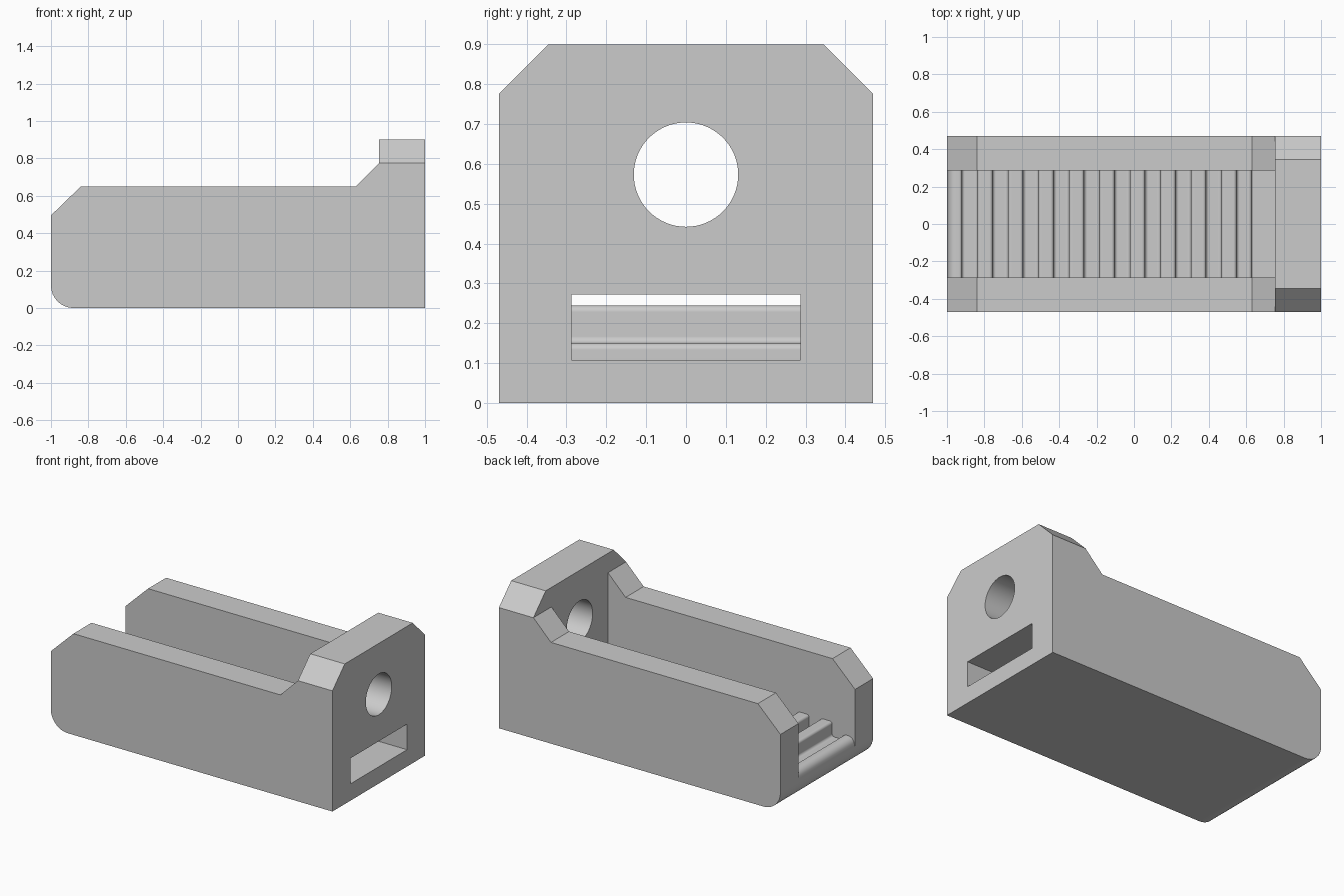
import bpy
import bmesh
import math
from mathutils import Vector

default = bpy.data.objects.get("Cube")
if default:
    bpy.data.objects.remove(default, do_unlink=True)

grey = bpy.data.materials.new("plain grey")
grey.use_nodes = True
grey.diffuse_color = (0.6, 0.6, 0.6, 1)
grey.node_tree.nodes["Principled BSDF"].inputs["Base Color"].default_value = grey.diffuse_color


def rounded(corners, steps=8):
    """Outline from (u, v, radius) corners, with an arc wherever the radius is set."""
    outline = []
    for i, (u, v, r) in enumerate(corners):
        p = Vector((u, v, 0))
        if not r:
            outline.append((u, v))
            continue
        a = (Vector((*corners[i - 1][:2], 0)) - p).normalized()
        b = (Vector((*corners[(i + 1) % len(corners)][:2], 0)) - p).normalized()
        half = a.angle(b) / 2
        centre = p + (a + b).normalized() * r / math.sin(half)
        reach = r / math.tan(half)
        start = (p + a * reach - centre).normalized()
        end = (p + b * reach - centre).normalized()
        for k in range(steps + 1):
            q = centre + start.slerp(end, k / steps) * r
            outline.append((q.x, q.y))
    return outline


def prism(name, outline, low, high, along):
    """Extrude an outline along x (outline in yz) or y (outline in xz)."""
    bm = bmesh.new()
    place = (lambda u, v: (low, u, v)) if along == "x" else (lambda u, v: (u, low, v))
    face = bm.faces.new([bm.verts.new(place(u, v)) for u, v in outline])
    grown = bmesh.ops.extrude_face_region(bm, geom=[face])["geom"]
    depth = high - low
    shift = (depth, 0, 0) if along == "x" else (0, depth, 0)
    bmesh.ops.translate(bm, vec=shift, verts=[g for g in grown if isinstance(g, bmesh.types.BMVert)])
    bmesh.ops.recalc_face_normals(bm, faces=bm.faces)
    mesh = bpy.data.meshes.new(name)
    bm.to_mesh(mesh)
    bm.free()
    mesh.materials.append(grey)
    obj = bpy.data.objects.new(name, mesh)
    bpy.context.collection.objects.link(obj)
    return obj


# Solid body from its side outline
body = prism("tray_body", rounded([
    (-1, 0, 0.12), (1, 0, 0), (1, 0.9, 0), (0.755, 0.9, 0), (0.755, 0.775, 0),
    (0.63, 0.65, 0), (-0.84, 0.65, 0), (-1, 0.495, 0)]), -0.47, 0.47, "y")

# Channel with a rounded lip, a row of teeth and the slot through the end wall
valley, crest, pitch, soft = 0.15, 0.245, 0.163, 0.017
channel = [(-1.2, 0.12, 0), (-1.001, 0.12, 0), (-0.985, 0.185, 0.045),
           (-0.92, 0.185, 0.015), (-0.92, valley, 0.015)]
for i in range(9):
    left = -0.837 + pitch * i
    right = left + pitch / 2
    channel += [(left, valley, soft), (left, crest, soft), (right, crest, soft), (right, valley, soft)]
channel += [(0.63, valley, soft), (0.63, 0.108, 0), (1.1, 0.108, 0), (1.1, 0.272, 0),
            (0.755, 0.272, 0), (0.755, 1.2, 0), (-1.2, 1.2, 0)]
cutters = [prism("channel_cutter", rounded(channel), -0.287, 0.287, "y")]

# Round hole in the end wall
circle = [(0.131 * math.cos(math.tau * k / 64), 0.573 + 0.131 * math.sin(math.tau * k / 64))
          for k in range(64)]
cutters.append(prism("hole_cutter", circle, 0.7, 1.1, "x"))

# Sloped top corners of the end wall
for side in (-1, 1):
    corner = [(side * 0.245, 1), (side * 0.57, 0.675), (side * 0.57, 1)]
    cutters.append(prism("corner_cutter", corner, 0.7, 1.1, "x"))

# Carve the body, then drop the cutters
bpy.context.view_layer.objects.active = body
body.select_set(True)
for cutter in cutters:
    cutter.hide_render = True
    cut = body.modifiers.new("cut", "BOOLEAN")
    cut.operation = "DIFFERENCE"
    cut.solver = "EXACT"
    cut.object = cutter
    bpy.ops.object.modifier_apply(modifier=cut.name)
    bpy.data.objects.remove(cutter, do_unlink=True)

# Smooth the curved parts and keep the flats flat
bpy.ops.object.shade_smooth_by_angle(angle=math.radians(30))
weighted = body.modifiers.new("flat_faces", "WEIGHTED_NORMAL")
weighted.keep_sharp = True
